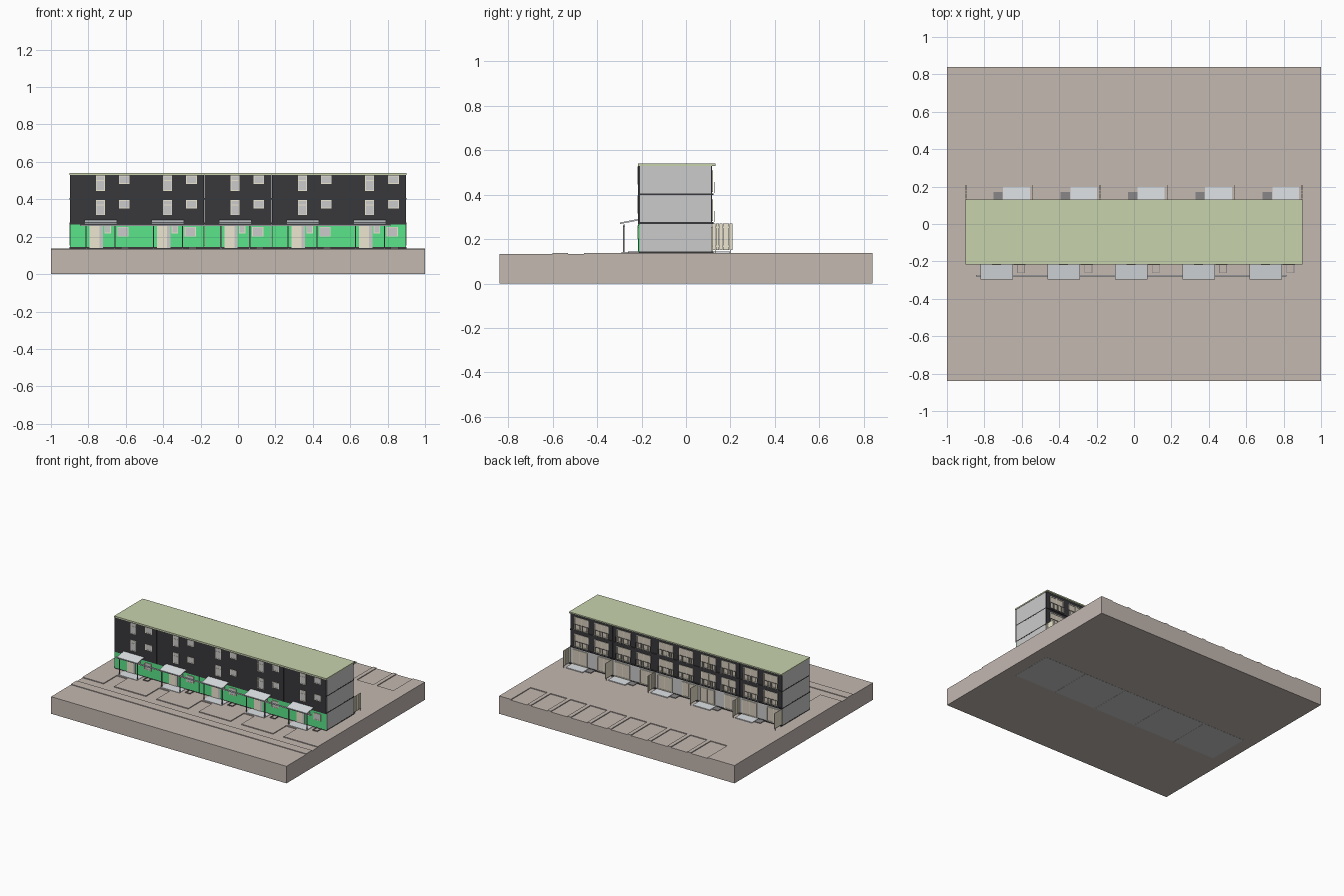
import bpy, bmesh
from mathutils import Vector

if "Cube" in bpy.data.objects:
    bpy.data.objects.remove(bpy.data.objects["Cube"])


def material(name, rgb):
    m = bpy.data.materials.new(name)
    m.diffuse_color = (*rgb, 1)
    m.use_nodes = True
    m.node_tree.nodes["Principled BSDF"].inputs["Base Color"].default_value = m.diffuse_color
    return m


EARTH = material("earth", (0.55, 0.48, 0.44))
BLACK = material("black_cladding", (0.04, 0.04, 0.045))
GREEN = material("green_cladding", (0.10, 0.78, 0.25))
ROOF = material("roof_green", (0.58, 0.65, 0.42))
CREAM = material("cream", (0.85, 0.79, 0.63))
GLASS = material("glass", (0.70, 0.70, 0.70))
TAN = material("tan_glass", (0.66, 0.60, 0.50))
PALE = material("pale_metal", (0.74, 0.77, 0.80))
DARK = material("dark_metal", (0.25, 0.24, 0.24))


def boxes(name, specs, mat=None):
    """One object from boxes given as (x0, x1, y0, y1, z0, z1)."""
    bm = bmesh.new()
    for x0, x1, y0, y1, z0, z1 in specs:
        vs = bmesh.ops.create_cube(bm, size=1)["verts"]
        for v in vs:
            v.co = Vector((x1 if v.co.x > 0 else x0,
                           y1 if v.co.y > 0 else y0,
                           z1 if v.co.z > 0 else z0))
    me = bpy.data.meshes.new(name)
    bm.to_mesh(me)
    bm.free()
    ob = bpy.data.objects.new(name, me)
    bpy.context.collection.objects.link(ob)
    if mat:
        me.materials.append(mat)
    return ob


def frame(x0, x1, y0, y1, z0, z1, t=0.005):
    """Four bars around an opening in the xz plane."""
    return [(x0, x0 + t, y0, y1, z0, z1), (x1 - t, x1, y0, y1, z0, z1),
            (x0 + t, x1 - t, y0, y1, z0, z0 + t), (x0 + t, x1 - t, y0, y1, z1 - t, z1)]


UNITS = [-0.9 + 0.36 * i for i in range(5)]
W = 0.36
F, B = -0.213, 0.118            # front and back facade planes
Z0, Z1, Z2, Z3 = 0.138, 0.27, 0.40, 0.53
FLOORS = [Z0, Z1, Z2]

# ground block with sunken road, garden paths and parking bays
boxes("ground_block", [(-1, 1, -0.84, 0.84, 0.001, 0.132)], EARTH)
top = [(-1, 1, -0.30, 0.60, 0.13, Z0), (-1, 1, -0.60, -0.53, 0.13, 0.137)]
edges = [-1.0] + [v for u in UNITS for v in (u + 0.08, u + 0.17)] + [1.0]
top += [(edges[i], edges[i + 1], -0.46, -0.30, 0.13, Z0) for i in range(0, len(edges), 2)]
bays = [(-0.77 + 0.17 * i, -0.77 + 0.17 * i + 0.14) for i in range(10)]
stops = [-1.0] + [v for b in bays for v in b] + [1.0]
top += [(stops[i], stops[i + 1], 0.60, 0.84, 0.13, Z0) for i in range(0, len(stops), 2)]
boxes("ground_surface", top, EARTH)
boxes("foundations", [(u + 0.001, u + W - 0.001, F, B, 0, 0.13) for u in UNITS])

# storeys, floor slabs and roof
tops = [Z1, Z2, Z3]
boxes("storey_walls", [(u + 0.0005, u + W - 0.0005, F + 0.006, B - 0.006, z + 0.005, t)
                       for u in UNITS for z, t in zip(FLOORS, tops)])
boxes("floor_slabs", [(-0.9, 0.9, F + 0.001, B + 0.006, z - 0.002, z + 0.006) for z in FLOORS], BLACK)
boxes("roof", [(-0.902, 0.902, F - 0.003, 0.132, Z3, 0.54)], ROOF)

# facade cladding
boxes("front_green_cladding", [(u + 0.001, u + W - 0.001, F, F + 0.008, Z0 + 0.006, 0.266) for u in UNITS], GREEN)
boxes("front_black_cladding", [(u + 0.001, u + W - 0.001, F - 0.002, F + 0.008, 0.266, Z3) for u in UNITS], BLACK)
boxes("back_black_cladding", [(u + 0.001, u + W - 0.001, B - 0.008, B, Z1, Z3) for u in UNITS], BLACK)

# front windows and doors
frames, panes, doors = [], [], []
for u in UNITS:
    wins = [(u + 0.255, u + 0.315, 0.20, 0.252), (u + 0.185, u + 0.22, 0.218, 0.262)]
    for z in (Z1, Z2):
        wins += [(u + 0.14, u + 0.188, z + 0.045, z + 0.126),
                 (u + 0.263, u + 0.320, z + 0.082, z + 0.126)]
    for i, (a, b, c, d) in enumerate(wins):
        frames += frame(a, b, F - 0.005, F + 0.004, c, d, 0.004)
        panes.append((a + 0.003, b - 0.003, F - 0.003, F + 0.002, c + 0.003, d - 0.003))
        if i in (2, 4):
            frames.append((a, b, F - 0.005, F, c + 0.053, c + 0.057))
    doors.append((u + 0.107, u + 0.16, F - 0.004, F + 0.002, Z0, 0.264))
    panes.append((u + 0.16, u + 0.178, F - 0.003, F + 0.002, Z0, 0.264))
boxes("front_window_frames", frames, CREAM)
boxes("front_window_panes", panes, GLASS)
boxes("front_doors", doors, CREAM)

# sloping entrance canopies
canopies = boxes("entrance_canopies", [(u + 0.078, u + 0.252, -0.296, F, 0.268, 0.275) for u in UNITS], PALE)
for v in canopies.data.vertices:
    if v.co.y > -0.25:
        v.co.z += 0.016
boxes("canopy_posts", [(u + dx, u + dx + 0.006, -0.283, -0.277, Z0, 0.262)
                       for u in UNITS for dx in (0.085, 0.24)], DARK)
boxes("canopy_beam", [(-0.845, 0.815, -0.281, -0.274, 0.257, 0.266)], PALE)
boxes("entrance_pads", [(u + 0.085, u + 0.245, -0.29, F, Z0 - 0.002, Z0 + 0.003) for u in UNITS], PALE)

# bike hoops beside each entrance
hoops = []
for u in UNITS:
    a, b = u + 0.275, u + 0.317
    hoops += [(a, a + 0.004, -0.258, F, Z0, Z0 + 0.006), (b - 0.004, b, -0.258, F, Z0, Z0 + 0.006),
              (a, b, -0.262, -0.258, Z0, Z0 + 0.006)]
boxes("ground_hoops", hoops, DARK)

# back windows, two per home on the upper floors, with railings
frames, panes, rails = [], [], []
for u in UNITS:
    for z in (Z1, Z2):
        for dx in (0.035, 0.205):
            a, b = u + dx, u + dx + 0.12
            frames += frame(a, b, B - 0.004, B + 0.004, z + 0.012, z + 0.108)
            frames.append((a + 0.058, a + 0.062, B - 0.004, B + 0.003, z + 0.015, z + 0.105))
            panes.append((a + 0.004, b - 0.004, B - 0.003, B + 0.001, z + 0.015, z + 0.105))
            rails += frame(a - 0.006, b + 0.006, B + 0.007, B + 0.010, z + 0.008, z + 0.056, 0.003)
            rails += [(a + k * 0.012, a + k * 0.012 + 0.0015, B + 0.0075, B + 0.0095, z + 0.01, z + 0.055)
                      for k in range(11)]
    # ground floor: glazed garden doors and side window
    for a, b in ((u + 0.02, u + 0.13), (u + 0.215, u + 0.34)):
        frames += frame(a, b, B - 0.006, B + 0.004, Z0 + 0.006, Z1 - 0.015)
        panes.append((a + 0.004, b - 0.004, B - 0.006, B + 0.001, Z0 + 0.01, Z1 - 0.018))
        frames.append(((a + b) / 2 - 0.002, (a + b) / 2 + 0.002, B - 0.006, B + 0.003, Z0 + 0.01, Z1 - 0.018))
boxes("back_window_frames", frames, CREAM)
boxes("back_window_panes", panes, TAN)
boxes("balcony_railings", rails, DARK)
boxes("back_ground_wall", [(u + 0.001, u + W - 0.001, B - 0.008, B - 0.003, Z0 + 0.006, Z1 - 0.002) for u in UNITS], GLASS)

# garden terraces, bins and slatted privacy screens
boxes("terrace_pads", [(u + 0.2, u + 0.343, B, 0.198, Z0 - 0.002, Z0 + 0.006) for u in UNITS], PALE)
boxes("terrace_mats", [(u + 0.148, u + 0.198, B, 0.172, Z0 - 0.002, Z0 + 0.005) for u in UNITS], DARK)
slats, posts = [], []
for x in [-0.9] + [u + W - 0.004 for u in UNITS]:
    slats += [(x, x + 0.004, B + 0.002 + 0.0152 * k, B + 0.0155 + 0.0152 * k, 0.152, Z1) for k in range(6)]
    posts += [(x + 0.001, x + 0.003, B, 0.208, z, z + 0.006) for z in (0.165, 0.25)]
    posts += [(x + 0.0005, x + 0.0035, y, y + 0.003, Z0, 0.26) for y in (0.13, 0.2)]
boxes("privacy_screens", slats, CREAM)
boxes("screen_battens", posts, DARK)
